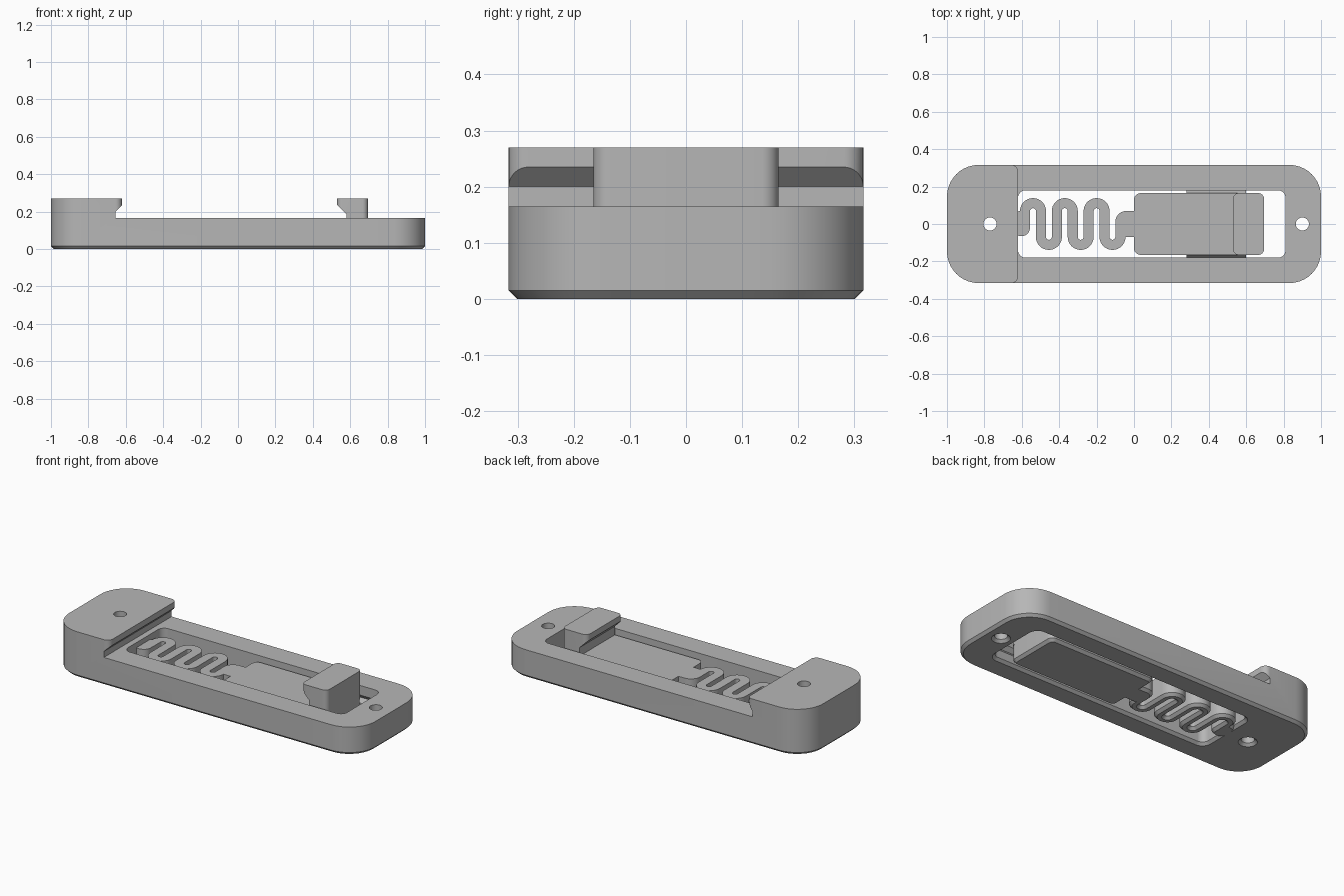
import bpy
import bmesh
from math import cos, sin, pi
from mathutils import Vector

cube = bpy.data.objects.get("Cube")
if cube:
    bpy.data.objects.remove(cube, do_unlink=True)

grey = bpy.data.materials.new("plain_grey")
grey.use_nodes = True
colour = (0.47, 0.47, 0.47, 1)
grey.diffuse_color = colour
grey.node_tree.nodes["Principled BSDF"].inputs["Base Color"].default_value = colour

CHAMFER = 0.015
HALF = 0.316      # half width of the body
PLATE_TOP = 0.135  # top of the slider and spring


def arc(cx, cy, r, start, end, n=10):
    return [(cx + r * cos(start + (end - start) * i / n),
             cy + r * sin(start + (end - start) * i / n)) for i in range(n + 1)]


def rounded(x0, x1, y0, y1, r):
    corners = [(x1 - r, y1 - r), (x0 + r, y1 - r), (x0 + r, y0 + r), (x1 - r, y0 + r)]
    return [p for i, (x, y) in enumerate(corners)
            for p in arc(x, y, r, i * pi / 2, (i + 1) * pi / 2)]


def inset(points, d):
    """Mitred inward offset of a counter-clockwise outline."""
    pts = [Vector(p) for p in points]
    result = []
    for i, p in enumerate(pts):
        a = (p - pts[i - 1]).normalized()
        b = (pts[(i + 1) % len(pts)] - p).normalized()
        na, nb = Vector((-a.y, a.x)), Vector((-b.y, b.x))
        result.append(p + (na + nb) * (d / (1 + na.dot(nb))))
    return result


def prism(name, outline, w0, w1, axis="z", chamfer=0):
    """Extrude an outline along an axis; a positive chamfer narrows its start."""
    place = {"x": lambda u, v, w: (w, u, v),
             "y": lambda u, v, w: (u, w, v),
             "z": lambda u, v, w: (u, v, w)}[axis]
    area = sum(a[0] * b[1] - b[0] * a[1]
               for a, b in zip(outline, outline[1:] + outline[:1]))
    if area < 0:
        outline = outline[::-1]
    levels = [(outline, w0), (outline, w1)]
    if chamfer:
        levels = [(inset(outline, chamfer), w0), (outline, w0 + abs(chamfer)), (outline, w1)]
    bm = bmesh.new()
    rings = [[bm.verts.new(place(u, v, w)) for u, v in pts] for pts, w in levels]
    n = len(outline)
    for low, high in zip(rings, rings[1:]):
        for i in range(n):
            j = (i + 1) % n
            bm.faces.new((low[i], low[j], high[j], high[i]))
    bm.faces.new(rings[0][::-1])
    bm.faces.new(rings[-1])
    bmesh.ops.recalc_face_normals(bm, faces=bm.faces)
    mesh = bpy.data.meshes.new(name)
    bm.to_mesh(mesh)
    bm.free()
    mesh.materials.append(grey)
    obj = bpy.data.objects.new(name, mesh)
    bpy.context.collection.objects.link(obj)
    return obj


def activate(obj):
    bpy.ops.object.select_all(action="DESELECT")
    obj.select_set(True)
    bpy.context.view_layer.objects.active = obj


def cut(obj, cutter):
    cutter.hide_render = True
    mod = obj.modifiers.new("cut", "BOOLEAN")
    mod.operation = "DIFFERENCE"
    mod.solver = "EXACT"
    mod.object = cutter
    activate(obj)
    bpy.ops.object.modifier_apply(modifier=mod.name)
    bpy.data.objects.remove(cutter, do_unlink=True)


# Body: rounded bar, stepped down in front of the fixed jaw
body = prism("body_with_fixed_jaw", rounded(-1, 1, -HALF, HALF, 0.17), 0, 0.27, chamfer=CHAMFER)
step = [(-0.655, 0.165), (-0.655, 0.2), (-0.62, 0.235), (-0.62, 0.3), (1.1, 0.3), (1.1, 0.165)]
cut(body, prism("step_cutter", step, -0.5, 0.5, axis="y"))

# Rounded ends of the fixed jaw lip
for side in (-1, 1):
    corner = arc(-0.655, HALF - 0.035, 0.035, 0, pi / 2) + [(-0.655, 0.34), (-0.6, 0.34), (-0.6, HALF - 0.035)]
    cut(body, prism("lip_cutter", [(x, y * side) for x, y in corner], 0.18, 0.3))

# Long window and screw holes, all flared at the underside
window = rounded(-0.62, 0.81, -0.18, 0.18, 0.04)
cut(body, prism("window_cutter", window, -CHAMFER, 0.2, chamfer=-2 * CHAMFER))
for x in (-0.77, 0.9):
    hole = arc(x, 0, 0.035, 0, 2 * pi, 32)[:-1]
    cut(body, prism("hole_cutter", hole, -CHAMFER, 0.4, chamfer=-2 * CHAMFER))

# Guide grooves in the window walls
for side in (-1, 1):
    groove = [(side * 0.17, 0.12), (side * 0.2, 0.085), (side * 0.17, 0.05)]
    cut(body, prism("groove_cutter", groove, 0.26, 0.8, axis="x"))

# Slider plate with its guide ridges
parts = [body]
parts.append(prism("slider_plate", rounded(0, 0.695, -0.165, 0.165, 0.035),
                   0, PLATE_TOP, chamfer=CHAMFER))
for side, label in ((1, "back"), (-1, "front")):
    ridge = [(side * 0.16, 0.113), (side * 0.182, 0.085), (side * 0.16, 0.057)]
    parts.append(prism(label + "_guide_ridge", ridge, 0.28, 0.6, axis="x"))

# Moving jaw, undercut towards the fixed jaw
jaw = prism("moving_jaw", rounded(0.53, 0.695, -0.165, 0.165, 0.03), 0.1, 0.27)
under = [(0.4, 0.05), (0.58, 0.05), (0.58, 0.185), (0.53, 0.235), (0.4, 0.365)]
cut(jaw, prism("undercut_cutter", under, -0.3, 0.3, axis="y"))
parts.append(jaw)

# Serpentine spring: a ribbon swept along alternating half circles
PITCH, WIDTH = 0.085, 0.054
path = [(-0.54 - PITCH / 2, 0)]
for i in range(6):
    sign = 1 if i % 2 == 0 else -1
    path += arc(-0.54 + PITCH * i, sign * 0.069, PITCH / 2, pi, pi - sign * pi, 16)
path.append((path[-1][0], 0))
line = [Vector(p) for p in path]
left, right = [], []
for i, p in enumerate(line):
    t = (line[min(i + 1, len(line) - 1)] - line[max(i - 1, 0)]).normalized()
    normal = Vector((-t.y, t.x)) * (WIDTH / 2)
    left.append(tuple(p + normal))
    right.append(tuple(p - normal))
parts.append(prism("spring", left + right[::-1], 0, PLATE_TOP, chamfer=CHAMFER))

# Necks joining the spring to the body and to the slider
parts.append(prism("spring_root", rounded(-0.65, -0.556, -0.065, 0.07, 0.045),
                   0, PLATE_TOP, chamfer=CHAMFER))
parts.append(prism("slider_neck", rounded(-0.1, 0.07, -0.07, 0.07, 0.06),
                   0, PLATE_TOP, chamfer=CHAMFER))

for obj in parts:
    activate(obj)
    bpy.ops.object.shade_smooth_by_angle(angle=pi / 6)
